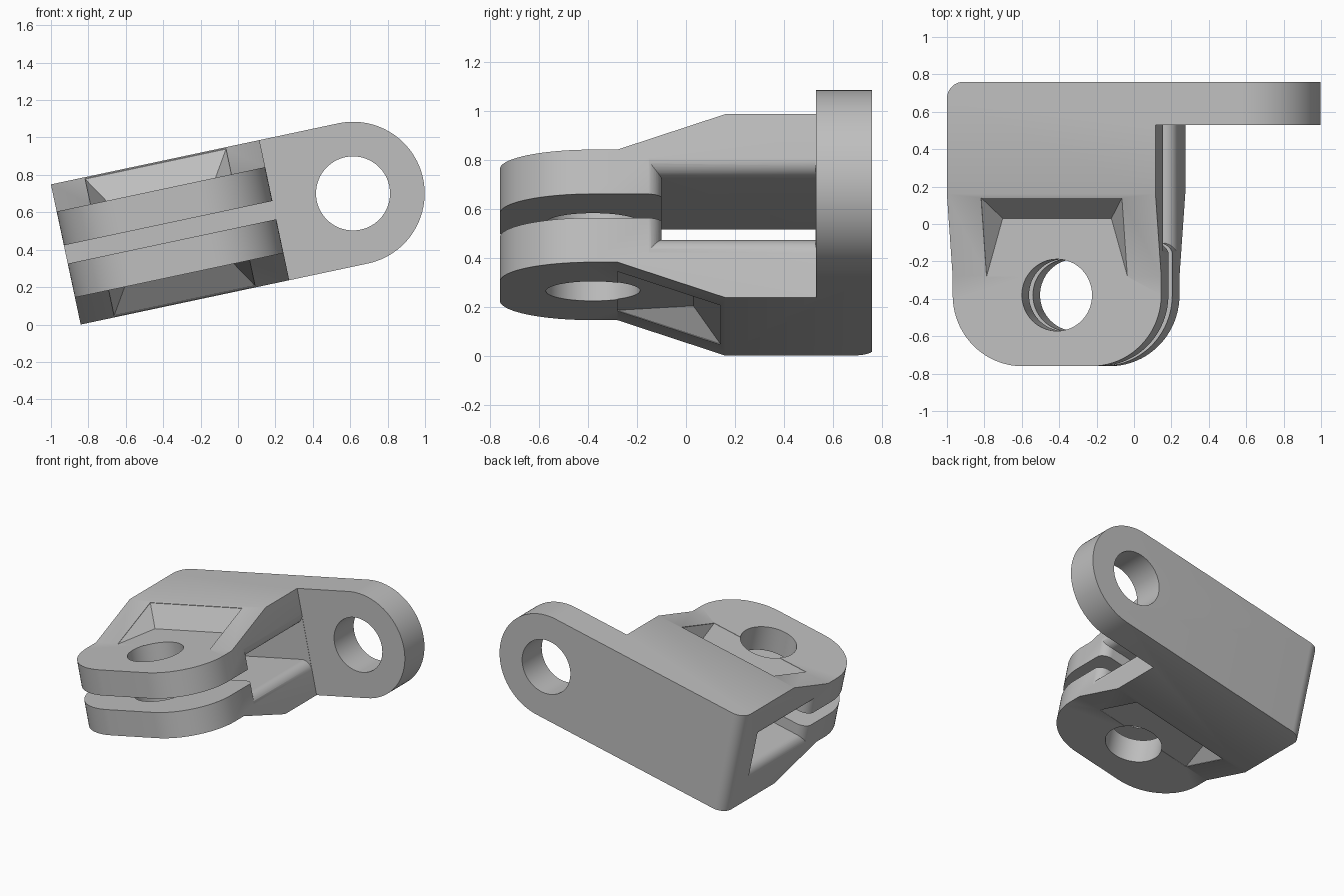
import bpy, bmesh
from math import radians, sin, cos
from mathutils import Matrix, Vector

if "Cube" in bpy.data.objects:
    bpy.data.objects.remove(bpy.data.objects["Cube"])

# Main sizes, measured from the eye hole of the side plate
LEFT, RIGHT, MID = -1.57, -0.43, -1.0
FRONT, PLATE_FRONT, BACK = -0.76, 0.53, 0.76
HALF = 0.383          # half height of the block
LUG = 0.235           # half height of the fork outside
HOLE_Y = -0.38


def arc(cx, cy, r, start, end, n=20):
    steps = [radians(start + (end - start) * i / n) for i in range(n + 1)]
    return [(cx + r * cos(a), cy + r * sin(a)) for a in steps]


def make_object(name, bm):
    bmesh.ops.recalc_face_normals(bm, faces=bm.faces)
    mesh = bpy.data.meshes.new(name)
    bm.to_mesh(mesh)
    bm.free()
    obj = bpy.data.objects.new(name, mesh)
    bpy.context.collection.objects.link(obj)
    return obj


def prism(name, outline, axis, low, high):
    """Extrude a 2D outline along the x, y or z axis."""
    place = {"x": lambda a, b, d: (d, a, b),
             "y": lambda a, b, d: (a, d, b),
             "z": lambda a, b, d: (a, b, d)}[axis]
    bm = bmesh.new()
    face = bm.faces.new([bm.verts.new(place(a, b, low)) for a, b in outline])
    grown = bmesh.ops.extrude_face_region(bm, geom=[face])["geom"]
    shift = Vector(place(0, 0, high - low))
    bmesh.ops.translate(bm, vec=shift, verts=[v for v in grown if isinstance(v, bmesh.types.BMVert)])
    return make_object(name, bm)


def hull(name, points):
    bm = bmesh.new()
    for p in points:
        bm.verts.new(p)
    bmesh.ops.convex_hull(bm, input=bm.verts)
    return make_object(name, bm)


def combine(target, tool, operation="DIFFERENCE"):
    mod = target.modifiers.new(operation, "BOOLEAN")
    mod.operation, mod.object, mod.solver = operation, tool, "EXACT"
    bpy.context.view_layer.objects.active = target
    bpy.ops.object.modifier_apply(modifier=mod.name)
    bpy.data.objects.remove(tool)


# L-shaped body: fork block plus side plate
outline = (arc(MID - 0.19, HOLE_Y, 0.38, 180, 270) + arc(MID + 0.19, HOLE_Y, 0.38, 270, 360)
           + [(RIGHT, PLATE_FRONT), (0.5, PLATE_FRONT), (0.5, BACK)]
           + arc(LEFT + 0.09, BACK - 0.09, 0.09, 90, 180, 10))
bracket = prism("clevis_bracket", outline, "z", -0.6, 0.6)

# Block height and rounded eye end
eye = [(-1.8, -HALF)] + arc(0, 0, HALF, -90, 90, 48) + [(-1.8, HALF)]
combine(bracket, prism("eye_shape", eye, "y", -1, 1), "INTERSECT")

# Ramps and tapered pockets, above and below
for s in (1, -1):
    ramp = [(-1, LUG), (-0.28, LUG), (0.36, 0.45), (0.36, 0.7), (-1, 0.7)]
    combine(bracket, prism("ramp_cutter", [(y, s * z) for y, z in ramp], "x", -1.8, -0.2))
    corners = [(0.385, -0.28, LUG - 0.002), (0.297, 0.03, LUG - 0.002), (0.385, 0.14, 0.373),
               (0.385, 0.14, 0.7), (0.385, -0.28, 0.7)]
    combine(bracket, hull("pocket_cutter",
                          [(MID + side * x, y, s * z) for x, y, z in corners for side in (1, -1)]))

# Window between the arms, with rounded mouths, stopping at the thicker fork pads
q = arc(0.5, 0.2, 0.07, 270, 360, 10) + [(0.7, 0.2)]
mouth = (q + [(x, -z) for x, z in reversed(q)]
         + [(-x, -z) for x, z in q] + [(-x, z) for x, z in reversed(q)])
window = prism("window_cutter", [(MID + x, z) for x, z in mouth], "y", -0.25, PLATE_FRONT - 0.002)
pad = ([(LEFT - 0.005, -0.5), (RIGHT + 0.005, -0.5)]
       + arc(RIGHT - 0.075, -0.18, 0.08, 0, 90, 10) + arc(LEFT + 0.075, -0.18, 0.08, 90, 180, 10))
combine(window, prism("pad_shape", pad, "z", -1, 1))
combine(bracket, window)

# Fork slot
slot = [(-1, -0.05), (0, -0.05), (0, 0.05), (-1, 0.05)]
combine(bracket, prism("slot_cutter", slot, "x", -1.9, -0.1))

# Pin holes through the fork and the eye
combine(bracket, prism("fork_hole", arc(MID, HOLE_Y, 0.192, 0, 360, 64)[:-1], "z", -1, 1))
combine(bracket, prism("eye_hole", arc(0, 0, 0.198, 0, 360, 64)[:-1], "y", 0.3, 1))

# Tilt into place
bracket.data.transform(Matrix.Translation((0.615, 0, 0.701)) @ Matrix.Rotation(radians(-12), 4, "Y"))

# Material and shading
grey = bpy.data.materials.new("plain_grey")
grey.use_nodes = True
colour = (0.52, 0.52, 0.52, 1)
grey.diffuse_color = colour
grey.node_tree.nodes["Principled BSDF"].inputs["Base Color"].default_value = colour
bracket.data.materials.clear()
bracket.data.materials.append(grey)
for face in bracket.data.polygons:
    face.material_index = 0
bpy.ops.object.select_all(action="DESELECT")
bracket.select_set(True)
bpy.context.view_layer.objects.active = bracket
bpy.ops.object.shade_smooth_by_angle(angle=radians(30))
